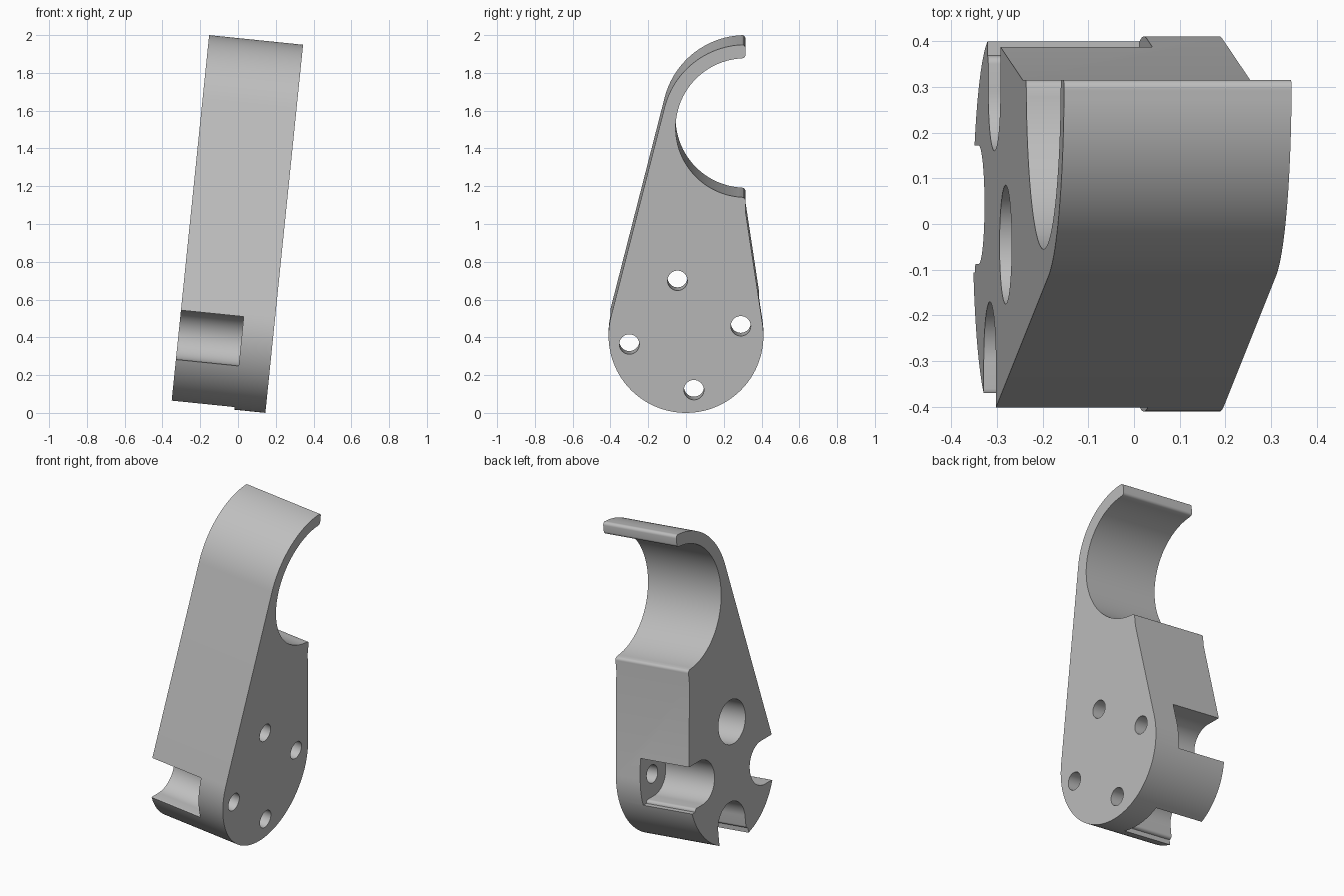
import bpy, bmesh
from math import radians, degrees, sin, cos, acos, atan2, hypot
from mathutils import Matrix

cube = bpy.data.objects.get("Cube")
if cube:
    bpy.data.objects.remove(cube, do_unlink=True)

# Main sizes, in the bracket's own upright frame
HALF = 0.25                 # half thickness
BASE_R = 0.41               # rounded base
HOOK = (0.315, 1.107)       # hook centre (y, z)
OUTER_R, INNER_R = 0.442, 0.37
FILLET = 0.018
BORE_R, SCREW_R = 0.13, 0.053
FLOOR = 0.084               # bottom of the bores


def arc(cy, cz, r, a0, a1, n):
    """Points on an arc, angles in degrees."""
    steps = [radians(a0 + (a1 - a0) * i / n) for i in range(n + 1)]
    return [(cy + r * cos(a), cz + r * sin(a)) for a in steps]


def prism(name, pts, x0, x1):
    """Extrude a (y, z) outline along x."""
    bm = bmesh.new()
    face = bm.faces.new([bm.verts.new((x0, y, z)) for y, z in pts])
    ext = bmesh.ops.extrude_face_region(bm, geom=[face])["geom"]
    moved = [v for v in ext if isinstance(v, bmesh.types.BMVert)]
    bmesh.ops.translate(bm, verts=moved, vec=(x1 - x0, 0, 0))
    bmesh.ops.recalc_face_normals(bm, faces=bm.faces[:])
    mesh = bpy.data.meshes.new(name)
    bm.to_mesh(mesh)
    bm.free()
    obj = bpy.data.objects.new(name, mesh)
    bpy.context.collection.objects.link(obj)
    return obj


def cut(body, cutter):
    cutter.hide_render = True
    mod = body.modifiers.new("cut", "BOOLEAN")
    mod.operation, mod.solver, mod.object = "DIFFERENCE", "EXACT", cutter
    bpy.context.view_layer.objects.active = body
    bpy.ops.object.modifier_apply(modifier=mod.name)
    bpy.data.objects.remove(cutter, do_unlink=True)


# Side outline: round base, tangent front, open hook, short lip, slanted back
hy, hz = HOOK
front = degrees(atan2(hz, hy) + acos((BASE_R - OUTER_R) / hypot(hy, hz)))
lip_z = 0.66
back = degrees(atan2(lip_z, hy) - acos(BASE_R / hypot(hy, lip_z)))
fy = hy - FILLET
outline = arc(0, 0, BASE_R, back, front - 360, 64)
outline += arc(hy, hz, OUTER_R, front, 93, 32)
outline += arc(fy, hz + OUTER_R - FILLET, FILLET, 90, 0, 6)
outline += arc(fy, hz + INNER_R + FILLET, FILLET, 0, -90, 6)
outline += arc(hy, hz, INNER_R, 93, 267, 64)
outline += arc(fy, hz - INNER_R - FILLET, FILLET, 90, 0, 6)
outline += [(hy, lip_z)]
body = prism("hook_bracket", outline, -HALF, HALF)


def slot(side):
    """Bore running out along +s, with one rounded lip on the given side."""
    s0 = 0.06
    pts = arc(0, 0, BORE_R, 90, 270, 32)
    pts += arc(s0, -BORE_R - FILLET, FILLET, 90, 0, 6)
    pts += [(0.3, -BORE_R - FILLET), (0.3, BORE_R)]
    return [(s, t * side) for s, t in pts]


# Four screw holes with wide bores; three bores run out through the edge
holes = [
    ((-0.045, 0.294), None, 1),
    ((0.29, 0.052), 0, 1),
    ((-0.3, -0.045), 180, -1),
    ((0.042, -0.288), -90, 1),
]
for (y, z), heading, side in holes:
    if heading is None:
        pts = arc(0, 0, BORE_R, 0, 360, 48)[:-1]
    else:
        c, s = cos(radians(heading)), sin(radians(heading))
        pts = [(a * c - b * s, a * s + b * c) for a, b in slot(side)]
    cut(body, prism("bore_cutter", [(y + a, z + b) for a, b in pts], -0.4, FLOOR))
    screw = arc(y, z, SCREW_R, 0, 360, 32)[:-1]
    cut(body, prism("screw_cutter", screw, -0.4, 0.4))

# Lean the bracket sideways and stand it on the ground
lean = Matrix.Translation((-0.062, 0, 0.4335)) @ Matrix.Rotation(radians(5.85), 4, "Y")
body.data.transform(lean)

# Plain grey finish
grey = bpy.data.materials.new("plain_grey")
grey.use_nodes = True
color = (0.52, 0.52, 0.52, 1)
grey.diffuse_color = color
grey.node_tree.nodes["Principled BSDF"].inputs["Base Color"].default_value = color
body.data.materials.clear()
body.data.materials.append(grey)
for poly in body.data.polygons:
    poly.material_index = 0

bpy.ops.object.select_all(action="DESELECT")
body.select_set(True)
bpy.context.view_layer.objects.active = body
bpy.ops.object.shade_smooth_by_angle(angle=radians(30))
